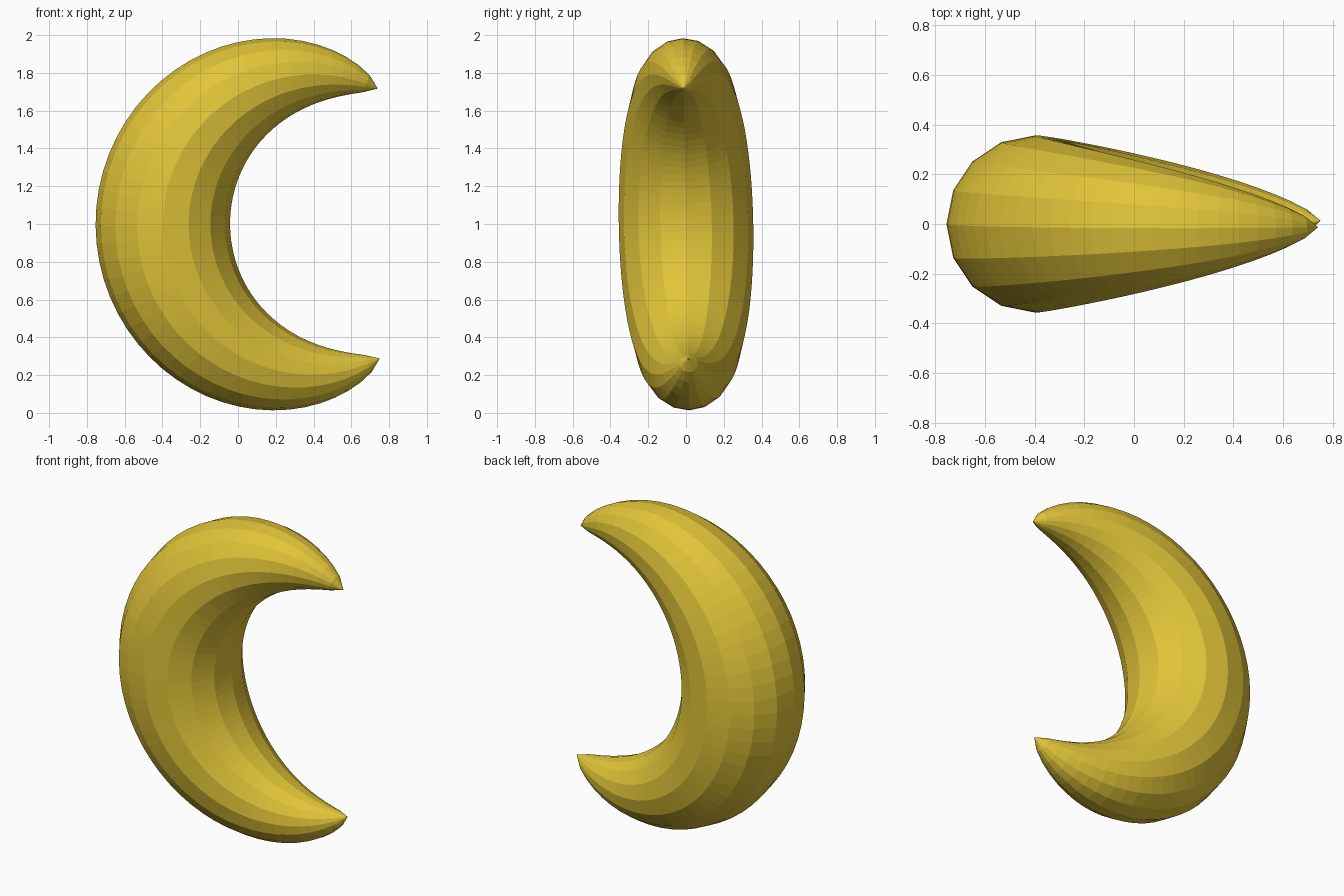
import bpy, bmesh
from math import sin, cos, pi, radians
from mathutils import Vector, Matrix

if "Cube" in bpy.data.objects:
    bpy.data.objects.remove(bpy.data.objects["Cube"])

ARC_RADIUS, ARC_X = 0.795, 0.397      # centre line of the crescent
HALF_SWEEP = radians(116)
MAX_RADIUS = 0.356
SEGMENTS, SIDES = 48, 16

bm = bmesh.new()


def arc_dir(u):
    a = pi - u * HALF_SWEEP
    return Vector((cos(a), 0, sin(a)))


# Round sections swept along the arc, thinning toward both tips
rings = []
for i in range(1, SEGMENTS):
    u = 2 * i / SEGMENTS - 1
    d = arc_dir(u)
    r = MAX_RADIUS * cos(u * pi / 2) ** 0.73
    ring = []
    for j in range(SIDES):
        b = 2 * pi * j / SIDES
        ring.append(bm.verts.new(d * (ARC_RADIUS + r * cos(b)) + Vector((0, r * sin(b), 0))))
    rings.append(ring)

# Pointed tips
tips = [bm.verts.new(arc_dir(u) * ARC_RADIUS) for u in (-1, 1)]

for j in range(SIDES):
    k = (j + 1) % SIDES
    for a, b in zip(rings, rings[1:]):
        bm.faces.new((a[j], a[k], b[k], b[j]))
    bm.faces.new((tips[0], rings[0][k], rings[0][j]))
    bm.faces.new((tips[1], rings[-1][j], rings[-1][k]))
bmesh.ops.recalc_face_normals(bm, faces=bm.faces)

# Very slight lean, then lift onto the ground
tilt = Matrix.Rotation(radians(1), 4, 'X') @ Matrix.Rotation(radians(-0.4), 4, 'Y')
bm.transform(Matrix.Translation((ARC_X, 0, 1)) @ tilt)

mesh = bpy.data.meshes.new("crescent_moon")
bm.to_mesh(mesh)
bm.free()
moon = bpy.data.objects.new("crescent_moon", mesh)
bpy.context.collection.objects.link(moon)

gold = bpy.data.materials.new("yellow")
gold.diffuse_color = (0.75, 0.55, 0.04, 1)
gold.use_nodes = True
gold.node_tree.nodes["Principled BSDF"].inputs["Base Color"].default_value = gold.diffuse_color
mesh.materials.append(gold)
